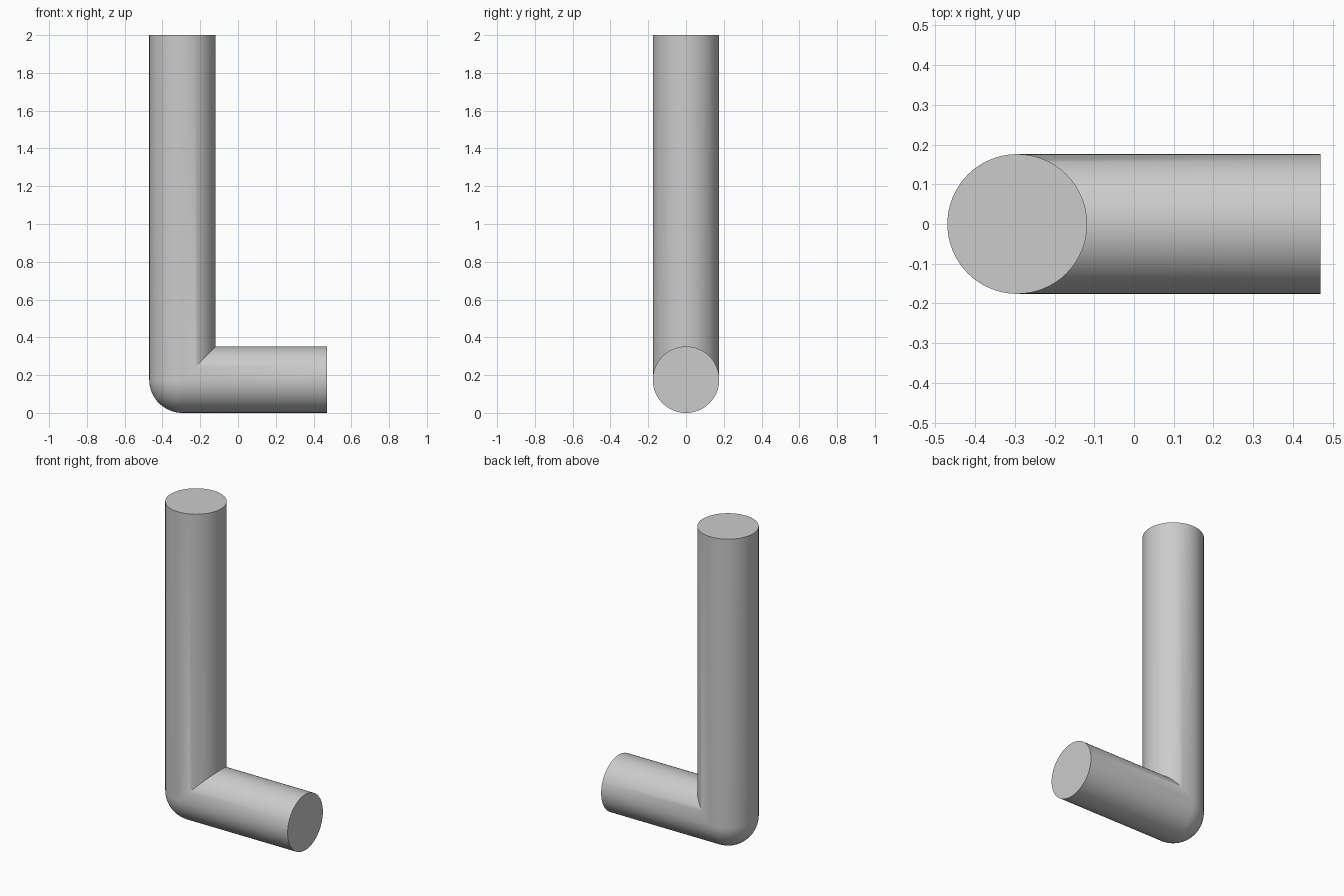
import bpy
import bmesh
from math import cos, sin, pi, radians

cube = bpy.data.objects.get("Cube")
if cube:
    bpy.data.objects.remove(cube, do_unlink=True)

RADIUS = 0.176
JOINT_X, JOINT_Z = -0.294, RADIUS
END_X, TOP_Z = 0.47, 2.0
SIDES = 64
BEND_STEPS = 16

# Plain grey material
grey = bpy.data.materials.new("plain grey")
grey.use_nodes = True
colour = (0.6, 0.6, 0.6, 1)
grey.diffuse_color = colour
grey.node_tree.nodes["Principled BSDF"].inputs["Base Color"].default_value = colour

# Cross-section: offset towards the inside of the bend, and across it
section = [(RADIUS * cos(2 * pi * i / SIDES), RADIUS * sin(2 * pi * i / SIDES))
           for i in range(SIDES)]


def bend_point(a, y, angle):
    """Mitred on the inside of the bend, rounded on the outside."""
    if a > -1e-6:
        a = max(a, 0)
        return (JOINT_X + a, y, JOINT_Z + a)
    return (JOINT_X + a * cos(angle), y, JOINT_Z + a * sin(angle))


# Rings from the top of the upright, round the bend, to the end of the arm
rings = [[(JOINT_X + a, y, TOP_Z) for a, y in section]]
for step in range(BEND_STEPS + 1):
    angle = pi / 2 * step / BEND_STEPS
    rings.append([bend_point(a, y, angle) for a, y in section])
rings.append([(END_X, y, JOINT_Z + a) for a, y in section])

bm = bmesh.new()
loops = [[bm.verts.new(p) for p in ring] for ring in rings]
for upper, lower in zip(loops, loops[1:]):
    for i in range(SIDES):
        j = (i + 1) % SIDES
        bm.faces.new((upper[i], upper[j], lower[j], lower[i]))

# End caps, then weld the shared mitre points
bm.faces.new(loops[0])
bm.faces.new(loops[-1])
bmesh.ops.remove_doubles(bm, verts=bm.verts, dist=1e-5)
bmesh.ops.recalc_face_normals(bm, faces=bm.faces)

mesh = bpy.data.meshes.new("elbow_rod")
bm.to_mesh(mesh)
bm.free()
mesh.materials.append(grey)

rod = bpy.data.objects.new("elbow_rod", mesh)
bpy.context.collection.objects.link(rod)
bpy.ops.object.select_all(action='DESELECT')
rod.select_set(True)
bpy.context.view_layer.objects.active = rod
bpy.ops.object.shade_smooth_by_angle(angle=radians(30))
